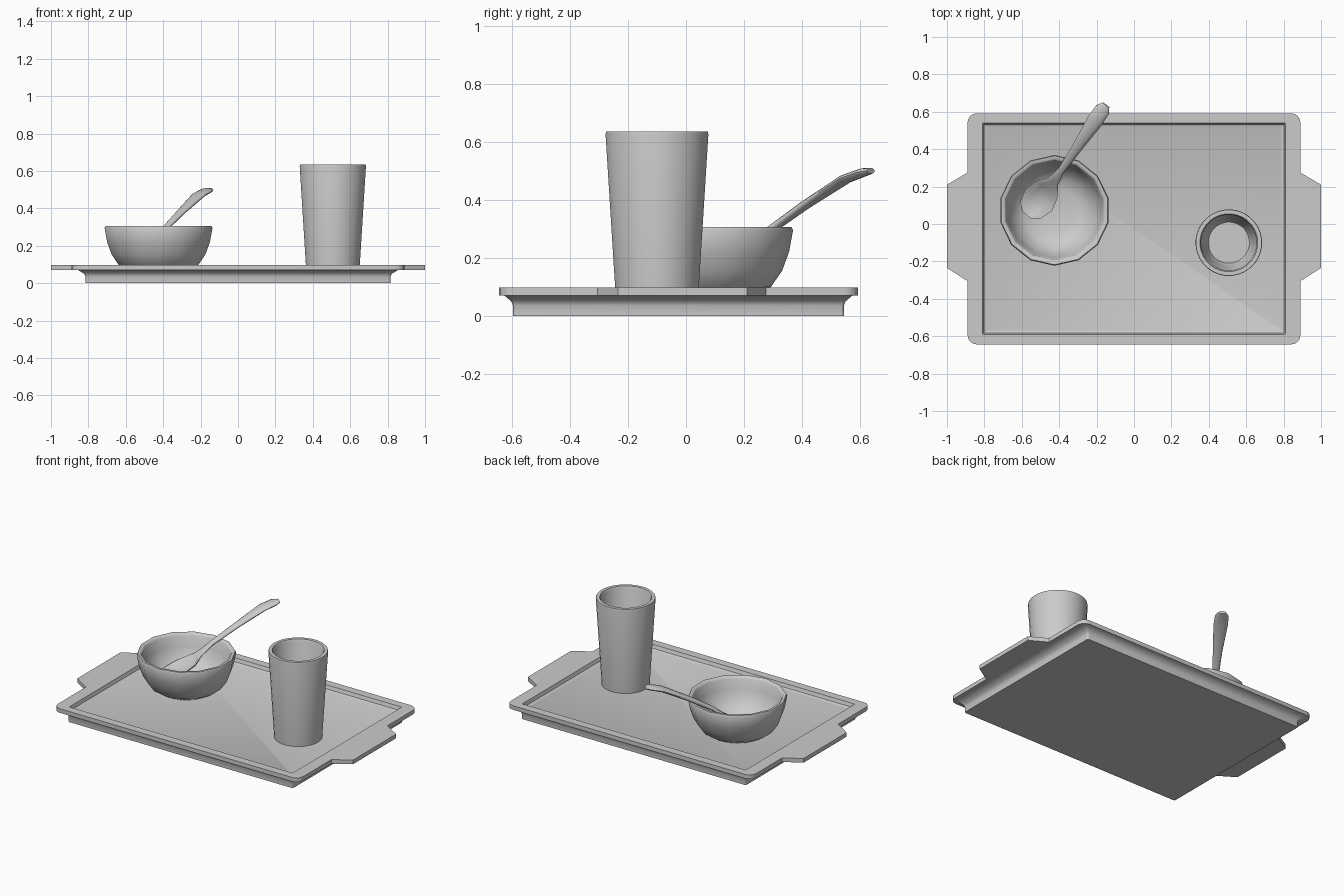
import bpy, bmesh
from math import sin, cos, pi, radians
from mathutils import Vector

cube = bpy.data.objects.get("Cube")
if cube:
    bpy.data.objects.remove(cube)

grey = bpy.data.materials.new("plain grey")
grey.use_nodes = True
grey.diffuse_color = (0.6, 0.6, 0.6, 1)
grey.node_tree.nodes["Principled BSDF"].inputs["Base Color"].default_value = (0.6, 0.6, 0.6, 1)


def loft(name, rings, angle=35, offset=(0, 0, 0)):
    """Skin a list of equal-length point rings, capping both ends."""
    bm = bmesh.new()
    loops = [[bm.verts.new(p) for p in ring] for ring in rings]
    n = len(loops[0])
    for a, b in zip(loops, loops[1:]):
        for i in range(n):
            j = (i + 1) % n
            bm.faces.new((a[i], a[j], b[j], b[i]))
    bm.faces.new(loops[0][::-1])
    bm.faces.new(loops[-1])
    bmesh.ops.recalc_face_normals(bm, faces=bm.faces)
    mesh = bpy.data.meshes.new(name)
    bm.to_mesh(mesh)
    bm.free()
    mesh.materials.append(grey)
    obj = bpy.data.objects.new(name, mesh)
    obj.location = offset
    bpy.context.collection.objects.link(obj)
    bpy.ops.object.select_all(action='DESELECT')
    obj.select_set(True)
    bpy.context.view_layer.objects.active = obj
    bpy.ops.object.shade_smooth_by_angle(angle=radians(angle))
    return obj


def rounded_rect(hx, hy, r, z, steps=4):
    """Rectangle ring with rounded corners."""
    ring = []
    for k, (sx, sy) in enumerate(((1, 1), (-1, 1), (-1, -1), (1, -1))):
        for s in range(steps + 1):
            a = (k + s / steps) * pi / 2
            ring.append((sx * (hx - r) + r * cos(a), sy * (hy - r) + r * sin(a), z))
    return ring


def lathe(name, profile, sides, offset, angle):
    """Turn a radius and height profile around z."""
    rings = [[(r * cos(2 * pi * (i + 0.5) / sides), r * sin(2 * pi * (i + 0.5) / sides), z)
              for i in range(sides)] for r, z in profile]
    return loft(name, rings, angle, offset)


# Tray: flared foot, flat flange and shallow recess
tray_y = -0.026
tray_profile = [
    (0.815, 0.57, 0.01, 0), (0.815, 0.57, 0.01, 0.035), (0.822, 0.576, 0.01, 0.05),
    (0.855, 0.6, 0.02, 0.07), (0.89, 0.618, 0.05, 0.07), (0.89, 0.618, 0.05, 0.097),
    (0.81, 0.565, 0.005, 0.097), (0.803, 0.558, 0.005, 0.075), (0.79, 0.545, 0.005, 0.068)]
loft("tray", [rounded_rect(*p) for p in tray_profile], 40, (0, tray_y, 0))

# Tapered handles at both ends
for side, name in ((1, "left_handle"), (-1, "right_handle")):
    outline = [(0.89, -0.285), (1, -0.215), (1, 0.23), (0.89, 0.295)]
    loft(name, [[(side * x, y, z) for x, y in outline] for z in (0.07, 0.097)],
         20, (0, -0.02, 0))

# Drinking glass with a thick wall
lathe("glass", [(0.143, 0.068), (0.178, 0.625), (0.176, 0.635), (0.155, 0.635),
                (0.149, 0.622), (0.125, 0.13), (0.11, 0.1)], 32, (0.507, -0.1, 0), 50)

# Round bowl
lathe("bowl", [(0.17, 0.067), (0.22, 0.1), (0.258, 0.155), (0.282, 0.22), (0.296, 0.295),
               (0.291, 0.306), (0.275, 0.306), (0.266, 0.293), (0.253, 0.23),
               (0.225, 0.165), (0.18, 0.12), (0.12, 0.1)], 14, (-0.425, 0.073, 0), 60)

# Spoon: stations of x, y, z, half width, half thickness, hollow depth
stations = [
    (-0.575, 0.05, 0.143, 0.03, 0.006, 0),
    (-0.555, 0.073, 0.145, 0.07, 0.007, 0.02),
    (-0.51, 0.128, 0.165, 0.092, 0.008, 0.035),
    (-0.465, 0.185, 0.2, 0.072, 0.009, 0.025),
    (-0.432, 0.227, 0.24, 0.032, 0.012, 0.003),
    (-0.39, 0.285, 0.292, 0.019, 0.014, 0),
    (-0.3, 0.415, 0.385, 0.028, 0.015, 0),
    (-0.21, 0.55, 0.472, 0.043, 0.015, 0),
    (-0.168, 0.612, 0.495, 0.041, 0.014, 0),
    (-0.15, 0.637, 0.5, 0.022, 0.01, 0)]
centres = [Vector(s[:3]) for s in stations]
rings = []
for i, (x, y, z, w, t, d) in enumerate(stations):
    along = (centres[min(i + 1, len(centres) - 1)] - centres[max(i - 1, 0)]).normalized()
    across = along.cross(Vector((0, 0, 1))).normalized()
    up = across.cross(along)
    ring = []
    for k in range(12):
        a = 2 * pi * k / 12
        ring.append(centres[i] + across * w * cos(a) + up * (t * sin(a) - d * sin(a) ** 2))
    rings.append(ring)
loft("spoon", rings, 60)
